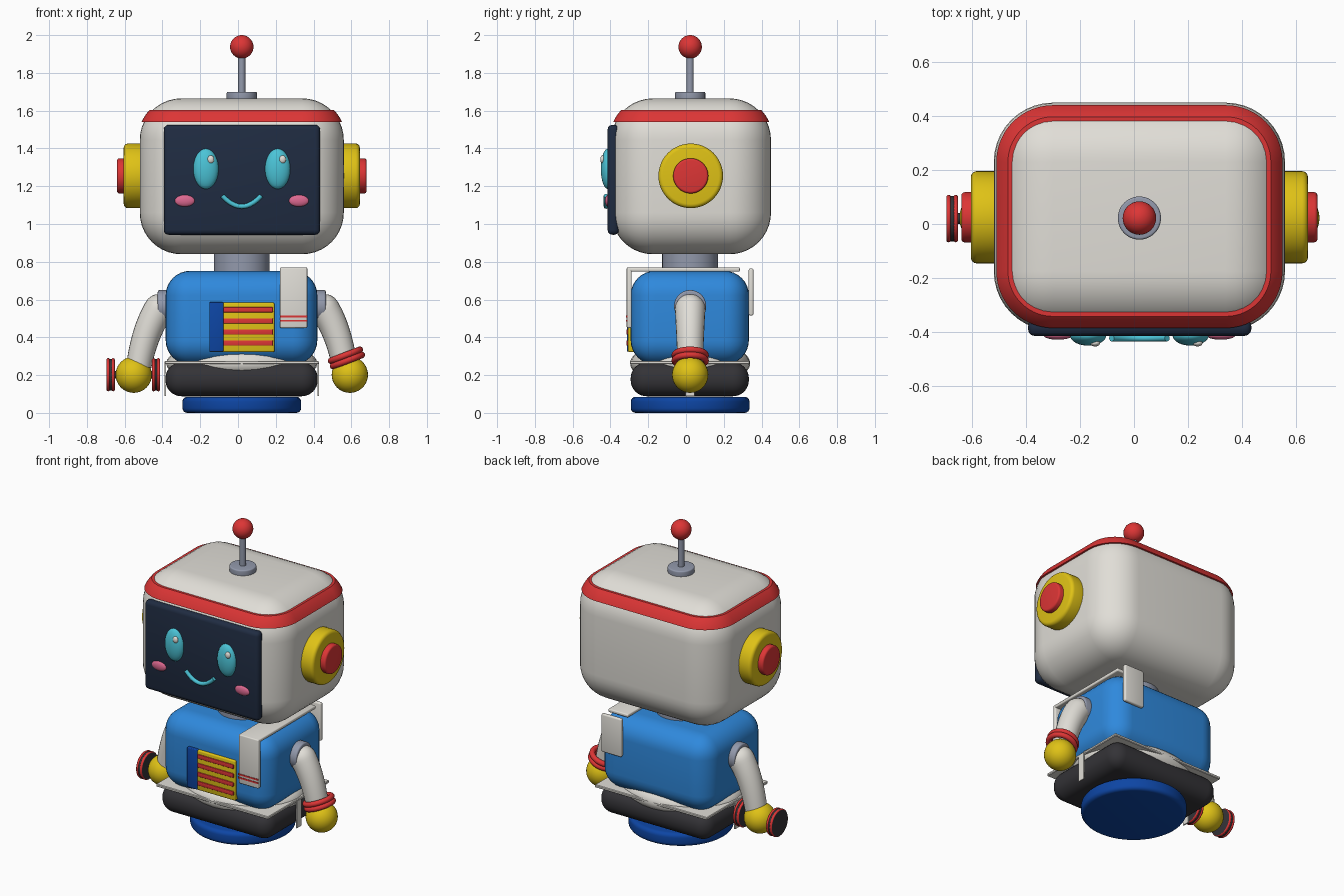
import bpy, bmesh, math
from mathutils import Vector, Matrix

if "Cube" in bpy.data.objects:
    bpy.data.objects.remove(bpy.data.objects["Cube"])

CX, CY = 0.02, 0.022  # body axis


def mat(name, *rgb):
    m = bpy.data.materials.new(name)
    m.diffuse_color = (*rgb, 1)
    m.use_nodes = True
    m.node_tree.nodes["Principled BSDF"].inputs["Base Color"].default_value = m.diffuse_color
    return m


WHITE = mat("warm_white", 0.75, 0.73, 0.68)
RED = mat("red", 0.72, 0.036, 0.036)
YELLOW = mat("yellow", 0.74, 0.54, 0.008)
BLUE = mat("blue", 0.028, 0.25, 0.72)
DEEP = mat("deep_blue", 0.004, 0.06, 0.37)
NAVY = mat("navy", 0.014, 0.025, 0.054)
DARK = mat("charcoal", 0.034, 0.033, 0.038)
GREY = mat("steel_grey", 0.29, 0.32, 0.41)
CYAN = mat("cyan", 0.07, 0.55, 0.68)
PINK = mat("pink", 0.72, 0.14, 0.28)


def finish(bm, name, m, matrix=None):
    if matrix:
        bm.transform(matrix)
    bmesh.ops.recalc_face_normals(bm, faces=bm.faces)
    me = bpy.data.meshes.new(name)
    bm.to_mesh(me)
    bm.free()
    me.materials.append(m)
    for p in me.polygons:
        p.use_smooth = True
    me.set_sharp_from_angle(angle=math.radians(35))
    ob = bpy.data.objects.new(name, me)
    bpy.context.collection.objects.link(ob)
    return ob


def box_mesh(x, y, z, r=0.0, seg=3):
    """Rounded box between (min, max) pairs."""
    bm = bmesh.new()
    bmesh.ops.create_cube(bm, size=1)
    for v in bm.verts:
        v.co = [a[0] + (c + 0.5) * (a[1] - a[0]) for a, c in zip((x, y, z), v.co)]
    if r:
        bmesh.ops.bevel(bm, geom=bm.edges[:] + bm.verts[:], offset=r, segments=seg,
                        profile=0.5, affect='EDGES')
    return bm


def box(name, m, x, y, z, r=0.0, seg=3):
    return finish(box_mesh(x, y, z, r, seg), name, m)


def cyl(name, m, center, r, depth, axis='Z', bevel=0.0, seg=48):
    bm = bmesh.new()
    bmesh.ops.create_cone(bm, cap_ends=True, segments=seg, radius1=r, radius2=r, depth=depth)
    if bevel:
        rims = [e for e in bm.edges if any(len(f.verts) > 4 for f in e.link_faces)]
        bmesh.ops.bevel(bm, geom=rims, offset=bevel, segments=4, profile=0.5, affect='EDGES')
    rot = Matrix.Rotation(math.pi / 2, 4, 'Y') if axis == 'X' else Matrix()
    return finish(bm, name, m, Matrix.Translation(center) @ rot)


def ball(name, m, center, radii):
    bm = bmesh.new()
    bmesh.ops.create_uvsphere(bm, u_segments=32, v_segments=20, radius=1)
    return finish(bm, name, m, Matrix.Translation(center) @ Matrix.Diagonal((*radii, 1)))


def tube(name, m, a, b, c, radius, n=24, sides=24):
    """Tube along a quadratic curve lying in a plane of constant y."""
    a, b, c = Vector(a), Vector(b), Vector(c)
    bm, rings = bmesh.new(), []
    for i in range(n + 1):
        t = i / n
        p = a * (1 - t) ** 2 + b * 2 * t * (1 - t) + c * t * t
        d = ((b - a) * (1 - t) + (c - b) * t).normalized()
        side, r = d.cross(Vector((0, 1, 0))), radius(t)
        rings.append([bm.verts.new(p + r * (side * math.cos(k) + Vector((0, 1, 0)) * math.sin(k)))
                      for k in (2 * math.pi * j / sides for j in range(sides))])
    for r0, r1 in zip(rings, rings[1:]):
        for j in range(sides):
            k = (j + 1) % sides
            bm.faces.new((r0[j], r0[k], r1[k], r1[j]))
    bm.faces.new(rings[0])
    bm.faces.new(rings[-1])
    return finish(bm, name, m)


def ring(name, m, center, major, minor, tilt):
    bpy.ops.mesh.primitive_torus_add(location=center, rotation=(0, tilt, 0), major_radius=major,
                                     minor_radius=minor, major_segments=40, minor_segments=12)
    ob = bpy.context.object
    ob.name = name
    ob.data.materials.append(m)
    bpy.ops.object.shade_smooth()


# Head and its raised red band
box("head", WHITE, (-0.52, 0.56), (-0.395, 0.45), (0.84, 1.665), 0.22, 10)
g = 0.011
bm = box_mesh((-0.52 - g, 0.56 + g), (-0.395 - g, 0.45 + g), (0.84 - g, 1.665 + g), 0.22 + g, 24)
for z, n in ((1.54, -1), (1.604, 1)):
    bmesh.ops.bisect_plane(bm, geom=bm.verts[:] + bm.edges[:] + bm.faces[:],
                           plane_co=(0, 0, z), plane_no=(0, 0, n), clear_outer=True)
bmesh.ops.holes_fill(bm, edges=[e for e in bm.edges if e.is_boundary], sides=0)
finish(bm, "head_band", RED)

# Face
box("face_screen", NAVY, (-0.393, 0.435), (-0.415, -0.355), (0.943, 1.525), 0.025)
for s, side in ((-1, "left"), (1, "right")):
    x = CX + s * 0.19
    ball(side + "_eye", CYAN, (x, -0.413, 1.292), (0.067, 0.038, 0.107))
    ball(side + "_eye_highlight", WHITE, (x + 0.026, -0.442, 1.342), (0.018, 0.012, 0.021))
    ball(side + "_cheek", PINK, (CX + s * 0.302, -0.413, 1.123), (0.053, 0.016, 0.031))
tube("smile", CYAN, (CX - 0.103, -0.423, 1.15), (CX, -0.423, 1.036), (CX + 0.103, -0.423, 1.15),
     lambda t: 0.0125, sides=12)

# Ears
for s, side in ((-1, "left"), (1, "right")):
    cyl(side + "_ear_pad", YELLOW, (CX + s * 0.56, CY + 0.003, 1.255), 0.171, 0.13, 'X', 0.022)
    cyl(side + "_ear_button", RED, (CX + s * 0.60, CY + 0.003, 1.255), 0.093, 0.12, 'X', 0.012)

# Antenna
cyl("antenna_base", GREY, (CX, CY, 1.675), 0.08, 0.05, 'Z', 0.008)
cyl("antenna_rod", GREY, (CX, CY, 1.79), 0.019, 0.22, seg=20)
ball("antenna_ball", RED, (CX, CY, 1.938), (0.062, 0.062, 0.062))

# Neck, torso and hips
cyl("neck", GREY, (CX, CY, 0.79), 0.148, 0.2)
box("torso", BLUE, (-0.383, 0.42), (-0.293, 0.333), (0.255, 0.752), 0.13, 8)
ball("hips", WHITE, (CX, CY, 0.262), (0.40, 0.318, 0.125))
box("belt_plate", WHITE, (-0.388, 0.427), (-0.297, 0.337), (0.258, 0.276), 0.004, 1)
for x in (-0.385, 0.425):
    box("belt_tab", WHITE, (x - 0.004, x + 0.004), (-0.002, 0.046), (0.09, 0.268))
box("lower_body", DARK, (-0.384, 0.422), (-0.293, 0.333), (0.088, 0.268), 0.085, 8)
cyl("base_disc", DEEP, (CX, CY, 0.0425), 0.314, 0.085, 'Z', 0.025, 64)

# Chest panel
box("chest_panel", YELLOW, (-0.15, 0.193), (-0.308, -0.27), (0.322, 0.584), 0.008)
box("chest_panel_side", DEEP, (-0.152, -0.077), (-0.313, -0.27), (0.325, 0.586), 0.005)
for i in range(4):
    z = 0.37 + i * 0.0585
    box("chest_stripe", RED, (-0.077, 0.185), (-0.315, -0.30), (z - 0.014, z + 0.014), 0.004)

# Shoulder strap
box("strap_front", WHITE, (0.222, 0.367), (-0.314, -0.288), (0.45, 0.77), 0.007)
box("strap_top", WHITE, (0.222, 0.367), (-0.312, 0.285), (0.748, 0.77), 0.007)
box("strap_back", WHITE, (0.222, 0.367), (0.332, 0.357), (0.515, 0.765), 0.009)
for z in (0.488, 0.51):
    box("strap_stripe", RED, (0.222, 0.367), (-0.317, -0.31), (z - 0.005, z + 0.005))


# Arms and hands
def arm_radius(t):
    cap = math.sqrt(max(0.0004, 1 - (1 - min(t / 0.25, 1)) ** 2))
    return cap * (0.085 - 0.018 * t)


for s, side in ((-1, "left"), (1, "right")):
    def at(x, z):
        return (CX + s * x, CY, z)
    cyl(side + "_shoulder", GREY, at(0.40, 0.565), 0.085, 0.09, 'X', 0.01)
    tube(side + "_arm", WHITE, at(0.39, 0.605), at(0.50, 0.50), at(0.545, 0.25), arm_radius)
    ball(side + "_hand", YELLOW, at(0.572, 0.202), (0.096, 0.096, 0.096))

# Bracelet on one wrist
for d in (-0.015, 0.015):
    ring("bracelet", RED, (0.574 - 0.35 * d, CY, 0.291 + 0.93 * d), 0.082, 0.017, math.radians(-21))

# Weights either side of the other hand
for x in (-0.674, -0.434):
    cyl("hand_weight", DARK, (x, 0.02, 0.202), 0.084, 0.044, 'X', 0.004)
    for d in (-0.013, 0.013):
        ring("hand_weight_rim", RED, (x + d, 0.02, 0.202), 0.079, 0.009, math.pi / 2)
cyl("hand_weight_bar", DARK, (-0.554, 0.02, 0.202), 0.02, 0.22, 'X', seg=16)
